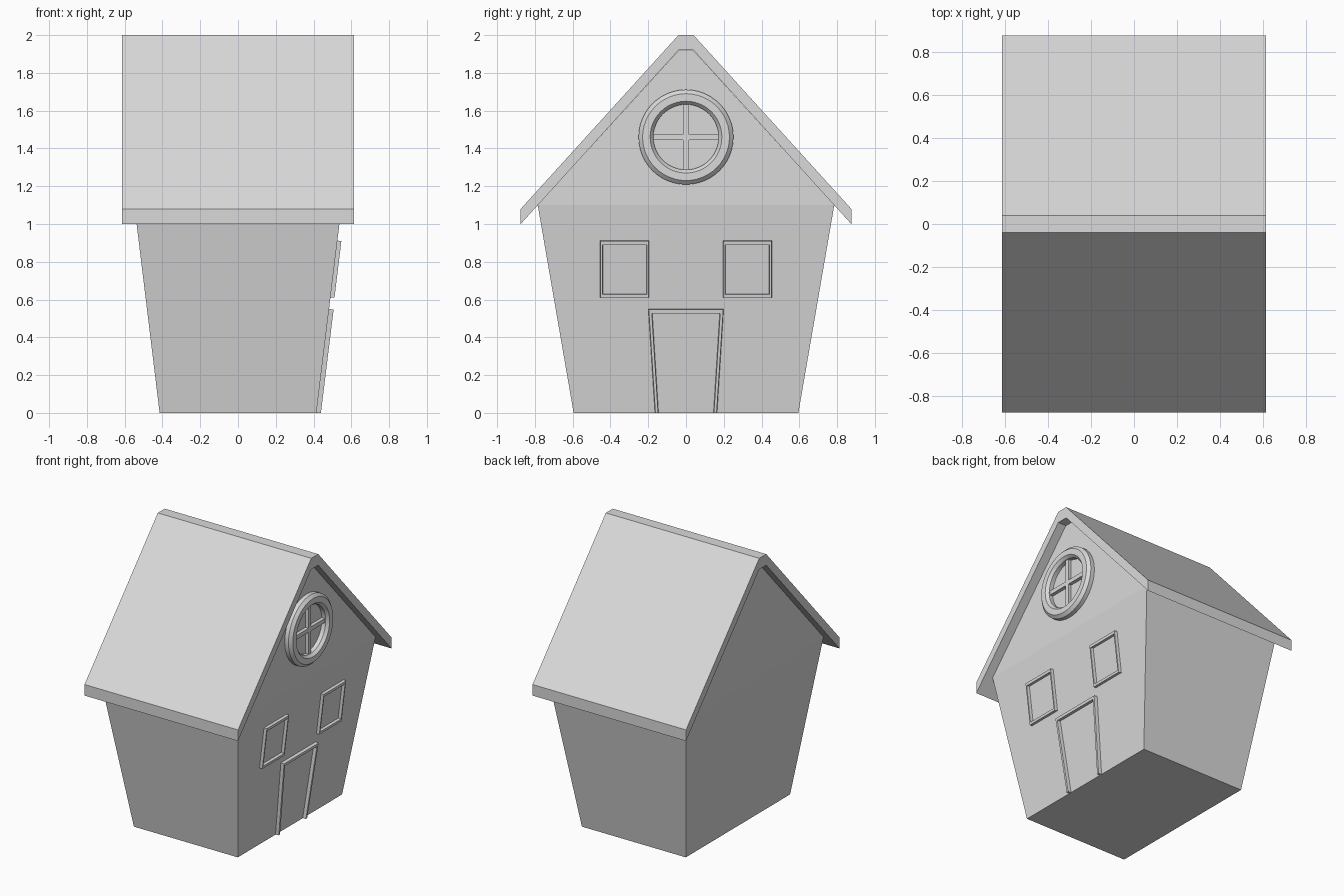
import bpy, bmesh, math

if "Cube" in bpy.data.objects:
    bpy.data.objects.remove(bpy.data.objects["Cube"])

grey = bpy.data.materials.new("plain grey")
grey.diffuse_color = (0.7, 0.7, 0.7, 1)
grey.use_nodes = True
grey.node_tree.nodes["Principled BSDF"].inputs["Base Color"].default_value = grey.diffuse_color


def make(name, verts, faces, smooth=False):
    me = bpy.data.meshes.new(name)
    me.from_pydata(verts, [], faces)
    bm = bmesh.new()
    bm.from_mesh(me)
    bmesh.ops.recalc_face_normals(bm, faces=bm.faces)
    bm.to_mesh(me)
    bm.free()
    me.materials.append(grey)
    ob = bpy.data.objects.new(name, me)
    bpy.context.collection.objects.link(ob)
    if smooth:
        bpy.ops.object.select_all(action='DESELECT')
        ob.select_set(True)
        bpy.context.view_layer.objects.active = ob
        bpy.ops.object.shade_smooth_by_angle(angle=math.radians(30))
    return ob


def on_wall(y, z, d):
    """Point on the sloping right wall, lifted by d along its normal."""
    return (0.415 + 0.122 * z + d, y, max(0, z - 0.12 * d))


def on_gable(y, z, d):
    """Point on the upright gable, lifted by d."""
    return (0.549 + d, y, z)


def frame(name, outer, inner, depth, closed=True):
    """Raised frame between two matching outlines on the wall."""
    n = len(outer)
    verts = []
    for (oy, oz), (iy, iz) in zip(outer, inner):
        e = 0.003  # slight front bevel
        cy = (e if iy > oy else -e)
        verts += [on_wall(oy, oz, -0.005), on_wall(oy + cy, oz, depth),
                  on_wall(iy - cy, iz, depth), on_wall(iy, iz, -0.005)]
    faces = []
    for i in range(n if closed else n - 1):
        a, b = 4 * i, 4 * ((i + 1) % n)
        faces += [(a + k, a + (k + 1) % 4, b + (k + 1) % 4, b + k) for k in range(4)]
    if not closed:
        faces += [(0, 1, 2, 3), tuple(range(4 * n - 4, 4 * n))]
    make(name, verts, faces)


# House body: tapered walls with upright gables
section = [(-0.595, 0), (0.595, 0), (0.785, 1.1), (0.04, 1.918), (-0.04, 1.918), (-0.785, 1.1)]
xs = [0.415, 0.415, 0.549, 0.549, 0.549, 0.549]
body = [(s * x, y, z) for s in (-1, 1) for x, (y, z) in zip(xs, section)]
faces = [(i, (i + 1) % 6, (i + 1) % 6 + 6, i + 6) for i in range(6)]
for o in (0, 6):
    faces += [(o, o + 1, o + 2, o + 5), (o + 5, o + 2, o + 3, o + 4)]
make("house_body", body, faces)

# Roof: folded slab with flat ridge
outer = [(-0.875, 1.08), (-0.04, 2.0), (0.04, 2.0), (0.875, 1.08)]
inner = [(-0.875, 1.0), (-0.04, 1.92), (0.04, 1.92), (0.875, 1.0)]
verts = [(x, y, z) for x in (-0.613, 0.613) for y, z in outer + inner]
faces = [(0, 4, 12, 8), (3, 7, 15, 11)]
for i in range(3):
    faces += [(i, i + 1, i + 9, i + 8), (i + 4, i + 5, i + 13, i + 12),
              (i, i + 1, i + 5, i + 4), (i + 8, i + 9, i + 13, i + 12)]
make("roof", verts, faces)

# Square window frames, mirrored
for s, side in ((-1, "left"), (1, "right")):
    o = [(s * 0.195, 0.612), (s * 0.455, 0.612), (s * 0.455, 0.912), (s * 0.195, 0.912)]
    i = [(s * 0.21, 0.63), (s * 0.44, 0.63), (s * 0.44, 0.892), (s * 0.21, 0.892)]
    frame("window_frame_" + side, o, i, 0.021)

# Door frame, open at the bottom
frame("door_frame",
      [(-0.165, 0), (-0.2, 0.55), (0.2, 0.55), (0.165, 0)],
      [(-0.145, 0), (-0.178, 0.53), (0.178, 0.53), (0.145, 0)], 0.024, closed=False)

# Round window ring with bevelled rims
N = 48
profile = [(0.251, -0.005), (0.251, 0.03), (0.23, 0.05), (0.19, 0.05), (0.173, 0.03), (0.173, -0.005)]
P = len(profile)
verts = []
for k in range(N):
    a = 2 * math.pi * k / N
    verts += [on_gable(r * math.cos(a), 1.46 + r * math.sin(a), d) for r, d in profile]
faces = [(k * P + j, k * P + (j + 1) % P, (k + 1) % N * P + (j + 1) % P, (k + 1) % N * P + j)
         for k in range(N) for j in range(P)]
make("round_window_ring", verts, faces, smooth=True)

# Round window cross bars
cube = [(0, 1, 3, 2), (4, 5, 7, 6), (0, 1, 5, 4), (2, 3, 7, 6), (0, 2, 6, 4), (1, 3, 7, 5)]
for name, w, h in (("window_bar_upright", 0.015, 0.18), ("window_bar_level", 0.18, 0.015)):
    make(name, [on_gable(y, 1.46 + z, d) for d in (-0.005, 0.025)
                for y in (-w, w) for z in (-h, h)], cube)
